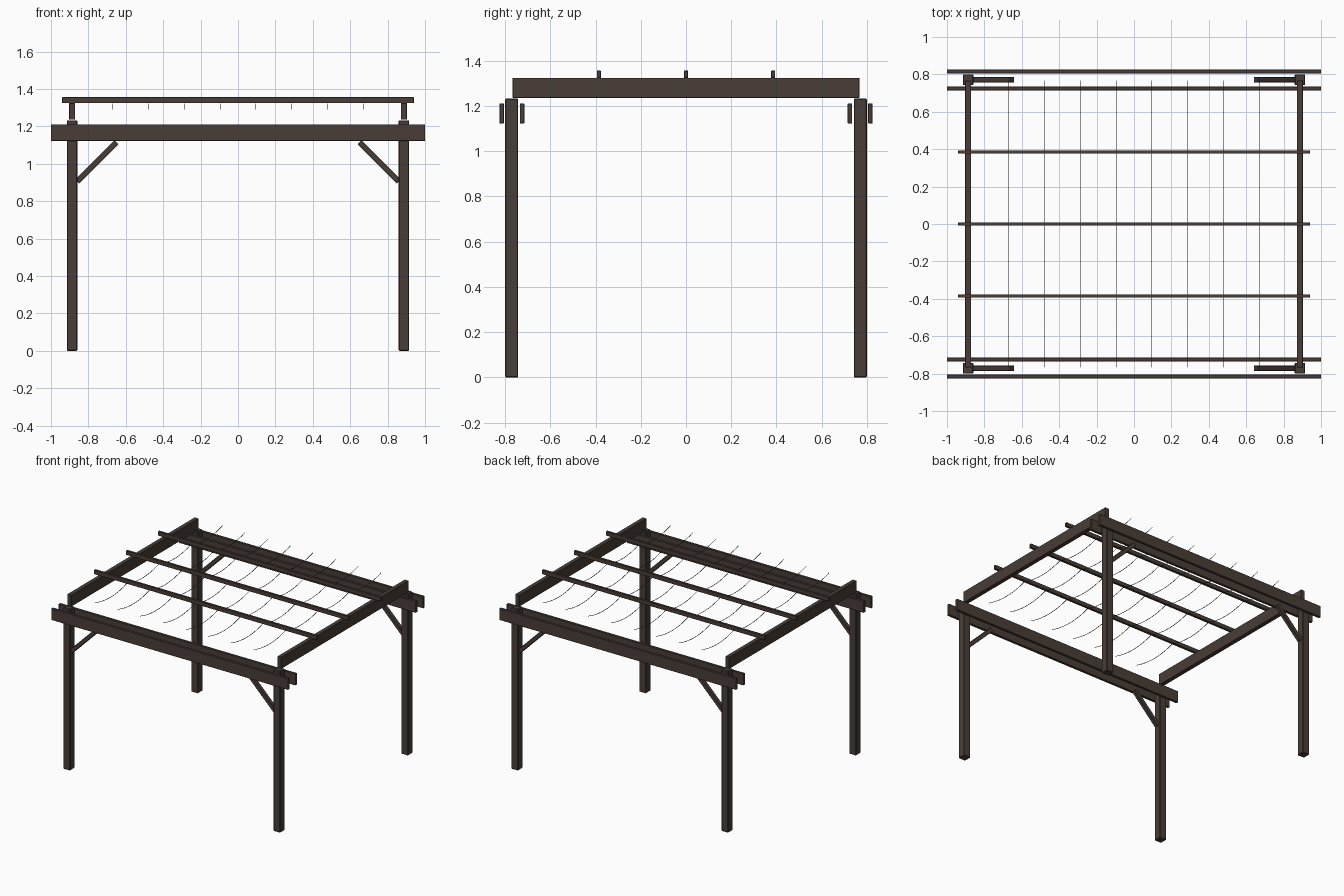
import bpy, bmesh, math
from mathutils import Matrix, Vector

if "Cube" in bpy.data.objects:
    bpy.data.objects.remove(bpy.data.objects["Cube"])


def material(name, rgb):
    m = bpy.data.materials.new(name)
    m.diffuse_color = (*rgb, 1)
    m.use_nodes = True
    m.node_tree.nodes["Principled BSDF"].inputs["Base Color"].default_value = m.diffuse_color
    return m


WOOD = material("dark brown wood", (0.066, 0.047, 0.038))
WIRE = material("dark grey wire", (0.06, 0.055, 0.05))


def finish(name, bm, mat):
    bmesh.ops.recalc_face_normals(bm, faces=bm.faces)
    me = bpy.data.meshes.new(name)
    bm.to_mesh(me)
    bm.free()
    me.materials.append(mat)
    ob = bpy.data.objects.new(name, me)
    bpy.context.collection.objects.link(ob)
    return ob


def box(name, center, size, tilt=0.0, bevel=0.0015):
    bm = bmesh.new()
    bmesh.ops.create_cube(bm, size=1)
    bmesh.ops.scale(bm, vec=Vector(size), verts=bm.verts)
    bmesh.ops.bevel(bm, geom=list(bm.edges), offset=bevel, segments=1,
                    affect='EDGES', profile=0.5)
    bm.transform(Matrix.Translation(center) @ Matrix.Rotation(tilt, 4, 'Y'))
    return finish(name, bm, WOOD)


PX, PY = 0.887, 0.771
for sy, depth in ((-1, "front"), (1, "back")):
    for sx, side in ((-1, "left"), (1, "right")):
        # corner posts and diagonal braces
        box(f"{depth}_{side}_post", (sx * PX, sy * PY, 0.616),
            (0.057, 0.058, 1.232), bevel=0.004)
        box(f"{depth}_{side}_brace", (sx * 0.755, sy * PY, 1.01),
            (0.297, 0.028, 0.03), tilt=sx * math.radians(45))
    # paired beams clamping the posts
    box(f"{depth}_outer_beam", (0, sy * 0.815, 1.167), (2.0, 0.02, 0.088))
    box(f"{depth}_inner_beam", (0, sy * 0.725, 1.167), (2.0, 0.02, 0.088))

# side rafters resting on the posts
for sx, side in ((-1, "left"), (1, "right")):
    box(f"{side}_rafter", (sx * PX, 0, 1.28), (0.033, 1.534, 0.088))

# cross purlins
for i, y in enumerate((-0.385, 0, 0.385)):
    box(f"purlin_{i + 1}", (0, y, 1.34), (1.88, 0.018, 0.032))

# thin wires sagging between the purlins
R, BAYS, STEPS, HALF = 0.0013, 4, 10, 0.768
for k in range(8):
    x = -0.67 + k * 1.34 / 7
    bm = bmesh.new()
    prev = None
    n = BAYS * STEPS
    for i in range(n + 1):
        t = (i % STEPS) / STEPS
        y = -HALF + 2 * HALF * i / n
        z = 1.321 - 0.03 * 4 * t * (1 - t)
        ring = [bm.verts.new((x + dx * R, y, z + dz * R))
                for dx, dz in ((-1, -1), (1, -1), (1, 1), (-1, 1))]
        if prev:
            for j in range(4):
                bm.faces.new((prev[j], prev[(j + 1) % 4], ring[(j + 1) % 4], ring[j]))
        else:
            bm.faces.new(ring)
        prev = ring
    bm.faces.new(prev)
    finish(f"wire_{k + 1}", bm, WIRE)
